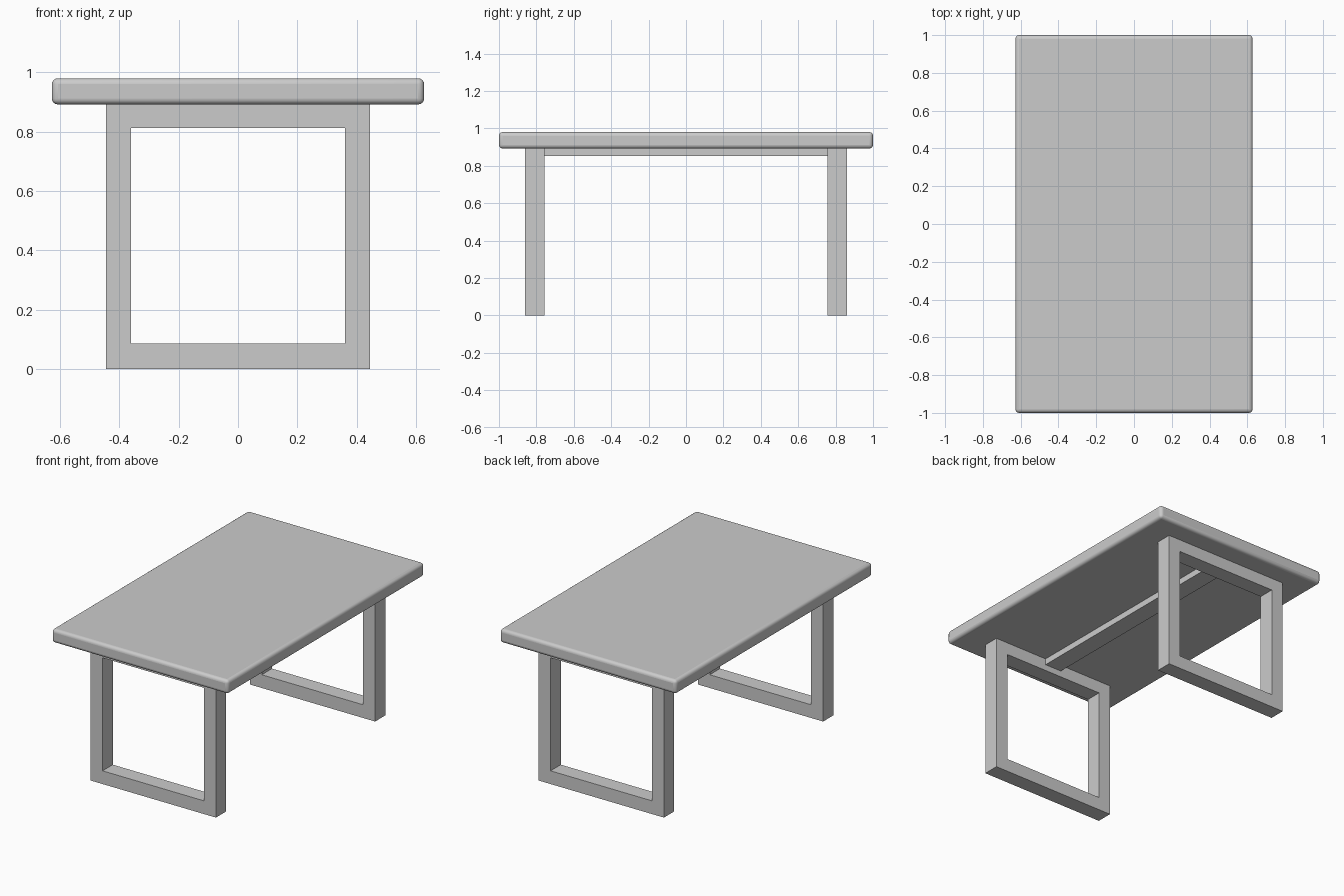
import bpy, bmesh

if "Cube" in bpy.data.objects:
    bpy.data.objects.remove(bpy.data.objects["Cube"])

TOP_Z, UNDER_Z = 0.98, 0.892


def new_object(name, bm):
    bmesh.ops.recalc_face_normals(bm, faces=bm.faces)
    mesh = bpy.data.meshes.new(name)
    bm.to_mesh(mesh)
    bm.free()
    obj = bpy.data.objects.new(name, mesh)
    bpy.context.collection.objects.link(obj)
    return obj


def box(name, size, center):
    bm = bmesh.new()
    bmesh.ops.create_cube(bm, size=1)
    bmesh.ops.scale(bm, vec=size, verts=bm.verts)
    bmesh.ops.translate(bm, vec=center, verts=bm.verts)
    return new_object(name, bm)


def leg_frame(name, y0, y1):
    # rectangular ring profile in the xz plane, extruded along y
    bm = bmesh.new()

    def ring(x, z0, z1):
        return [bm.verts.new((px, y0, pz)) for px, pz in
                ((-x, z0), (x, z0), (x, z1), (-x, z1))]

    outer, inner = ring(0.446, 0, UNDER_Z), ring(0.361, 0.085, 0.812)
    faces = [bm.faces.new((outer[i], outer[(i + 1) % 4],
                           inner[(i + 1) % 4], inner[i])) for i in range(4)]
    ext = bmesh.ops.extrude_face_region(bm, geom=faces, use_keep_orig=True)
    verts = [g for g in ext["geom"] if isinstance(g, bmesh.types.BMVert)]
    bmesh.ops.translate(bm, vec=(0, y1 - y0, 0), verts=verts)
    return new_object(name, bm)


# Tabletop with softly rounded edges
top = box("tabletop", (1.256, 2.0, TOP_Z - UNDER_Z), (0, 0, (TOP_Z + UNDER_Z) / 2))
bevel = top.modifiers.new("rounded_edges", 'BEVEL')
bevel.width = 0.02
bevel.segments = 4
bpy.context.view_layer.objects.active = top
top.select_set(True)
bpy.ops.object.shade_smooth_by_angle()

# Closed rectangular leg frames at each end
leg_frame("front_leg_frame", -0.861, -0.757)
leg_frame("back_leg_frame", 0.757, 0.861)

# Flat stretcher under the top, joining the frames
box("stretcher", (0.12, 1.514, 0.04), (0, 0, UNDER_Z - 0.02))
